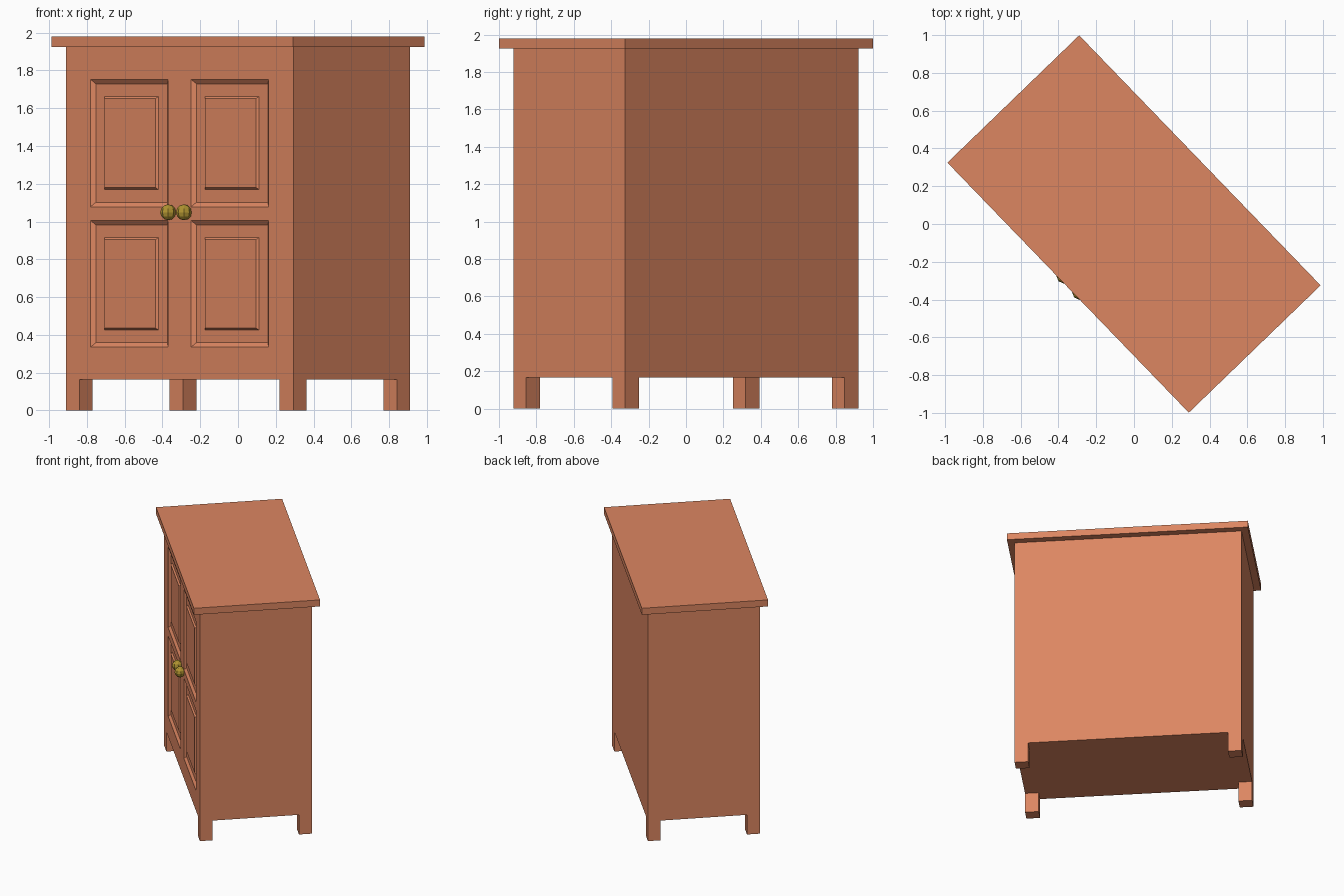
import bpy, bmesh
from math import radians
from mathutils import Matrix, Vector

if "Cube" in bpy.data.objects:
    bpy.data.objects.remove(bpy.data.objects["Cube"])

TURN = Matrix.Rotation(radians(-46), 4, 'Z')   # whole cabinet is turned about z
HX, HY = 0.867, 0.43                           # body half width and half depth
Z0, Z1, Z2 = 0.165, 1.925, 1.98                # leg top, body top, slab top


def material(name, color):
    m = bpy.data.materials.new(name)
    m.diffuse_color = color
    m.use_nodes = True
    m.node_tree.nodes["Principled BSDF"].inputs["Base Color"].default_value = m.diffuse_color
    return m


wood = material("wood", (0.72, 0.24, 0.12, 1))
brass = material("brass", (0.43, 0.29, 0.03, 1))


def finish(bm, name, mat):
    bmesh.ops.recalc_face_normals(bm, faces=bm.faces)
    me = bpy.data.meshes.new(name)
    bm.to_mesh(me)
    bm.free()
    me.materials.append(mat)
    ob = bpy.data.objects.new(name, me)
    ob.matrix_world = TURN
    bpy.context.collection.objects.link(ob)
    return ob


def box(name, lo, hi):
    lo, hi = Vector(lo), Vector(hi)
    bm = bmesh.new()
    size = Matrix.Diagonal((*(hi - lo), 1))
    bmesh.ops.create_cube(bm, size=1, matrix=Matrix.Translation((lo + hi) / 2) @ size)
    return finish(bm, name, wood)


# Body: front grid with four panel cells, extruded to the back
xs = [-HX, -0.679, -0.087, 0.087, 0.679, HX]
zs = [Z0, 0.335, 1.006, 1.078, 1.753, Z1]
bm = bmesh.new()
grid = [[bm.verts.new((x, -HY, z)) for x in xs] for z in zs]
panels = []
for j in range(5):
    for i in range(5):
        f = bm.faces.new((grid[j][i], grid[j][i + 1], grid[j + 1][i + 1], grid[j + 1][i]))
        if i in (1, 3) and j in (1, 3):
            panels.append(f)
rim = [e for e in bm.edges if e.is_boundary]
side = bmesh.ops.extrude_edge_only(bm, edges=rim)["geom"]
bmesh.ops.translate(bm, vec=(0, 2 * HY, 0),
                    verts=[g for g in side if isinstance(g, bmesh.types.BMVert)])
bmesh.ops.holes_fill(bm, edges=[e for e in bm.edges if e.is_boundary], sides=0)
bmesh.ops.recalc_face_normals(bm, faces=bm.faces)

# Door panels: sloped recess, flat border, raised field
for thick, depth in ((0.024, -0.017), (0.067, 0), (0.011, 0.012)):
    bmesh.ops.inset_individual(bm, faces=panels, thickness=thick, depth=depth,
                               use_even_offset=True)
finish(bm, "cabinet_body", wood)

# Overhanging top slab
box("top_slab", (-0.92, -0.485, Z1), (0.92, 0.485, Z2))

# Four corner legs, flush with the body
for sx, side_name in ((-1, "left"), (1, "right")):
    for sy, end_name in ((-1, "front"), (1, "back")):
        x = sorted((sx * HX, sx * (HX - 0.104)))
        y = sorted((sy * HY, sy * (HY - 0.098)))
        box(f"{end_name}_{side_name}_leg", (x[0], y[0], 0), (x[1], y[1], Z0))

# Faceted door knobs
for sx, side_name in ((-1, "left"), (1, "right")):
    bm = bmesh.new()
    bmesh.ops.create_uvsphere(bm, u_segments=8, v_segments=6, radius=0.042,
                              matrix=Matrix.Translation((sx * 0.06, -0.456, 1.049)))
    finish(bm, f"{side_name}_knob", brass)
